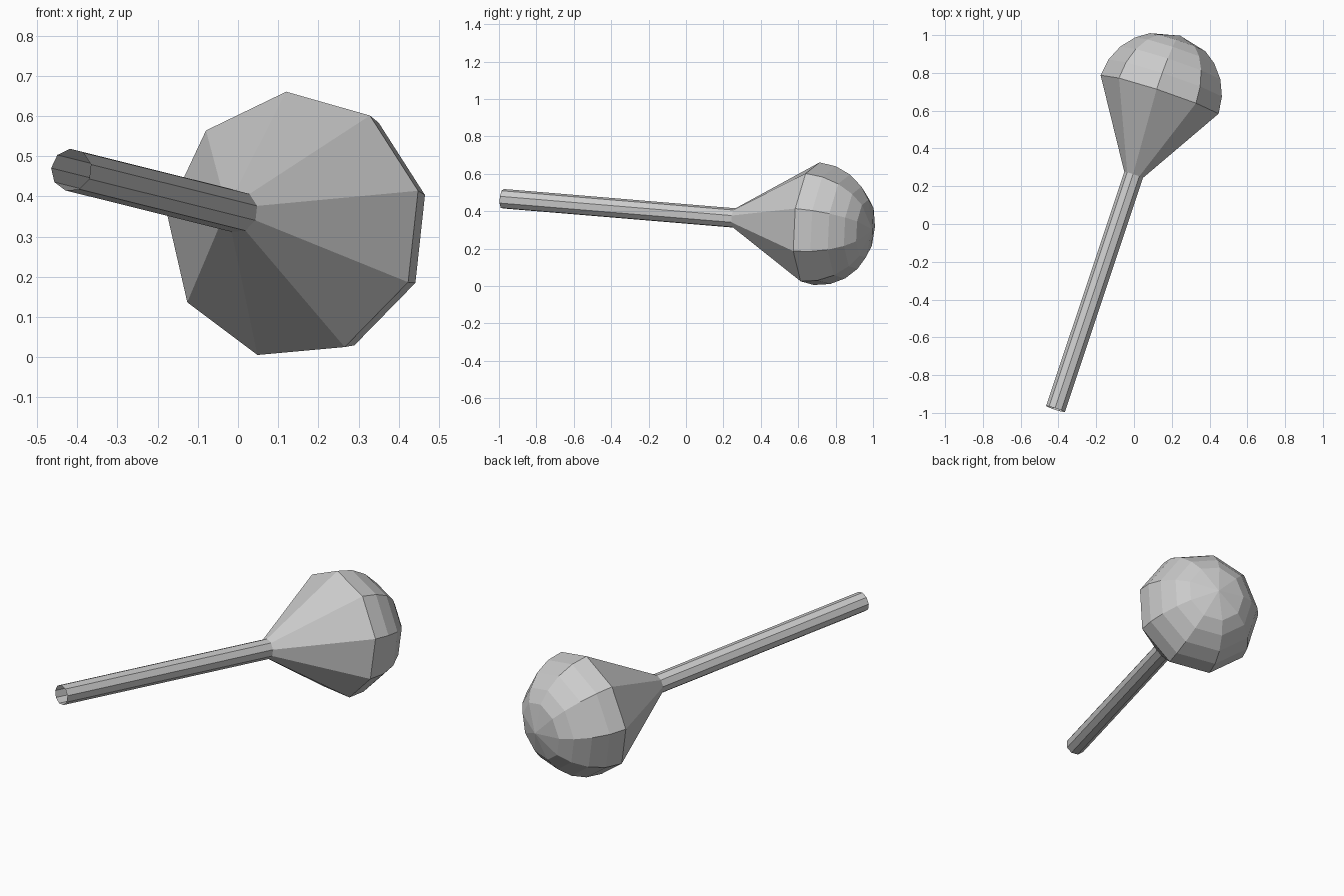
import bpy, bmesh
from math import sin, cos, radians
from mathutils import Vector, Matrix

if "Cube" in bpy.data.objects:
    bpy.data.objects.remove(bpy.data.objects["Cube"])

SIDES = 9
end = Vector((-0.415, -0.98, 0.466))
centre = Vector((0.139, 0.68, 0.328))
axis = (centre - end).normalized()
length = (centre - end).length
R = 0.335

# Frame whose z follows the handle and whose x points at the first rib
u = Vector((-0.03, 0.0, 0.33))
u = (u - axis * u.dot(axis)).normalized()
v = axis.cross(u)
frame = Matrix((u, v, axis)).transposed().to_4x4()
frame.translation = end


def lathe(name, profile, tip=None):
    """Revolve (radius, height) points; optionally close with a point."""
    bm = bmesh.new()
    rings = []
    for r, h in profile:
        rings.append([bm.verts.new((r * cos(radians(360 * i / SIDES)),
                                    r * sin(radians(360 * i / SIDES)), h))
                      for i in range(SIDES)])
    for a, b in zip(rings, rings[1:]):
        for i in range(SIDES):
            j = (i + 1) % SIDES
            bm.faces.new((a[i], a[j], b[j], b[i]))
    if tip is not None:
        t = bm.verts.new((0, 0, tip))
        for i in range(SIDES):
            bm.faces.new((rings[-1][i], rings[-1][(i + 1) % SIDES], t))
    bm.transform(frame)
    me = bpy.data.meshes.new(name)
    bm.to_mesh(me)
    bm.free()
    ob = bpy.data.objects.new(name, me)
    bpy.context.collection.objects.link(ob)
    return ob


# Handle tube, flared neck and domed head in one continuous profile
neck = length - 0.445
dome = [(R * cos(radians(a)), length + R * sin(radians(a))) for a in (0, 16, 32, 48, 62)]
lathe("round_headed_club", [(0.053, 0), (0.053, neck)] + dome, length + R)
